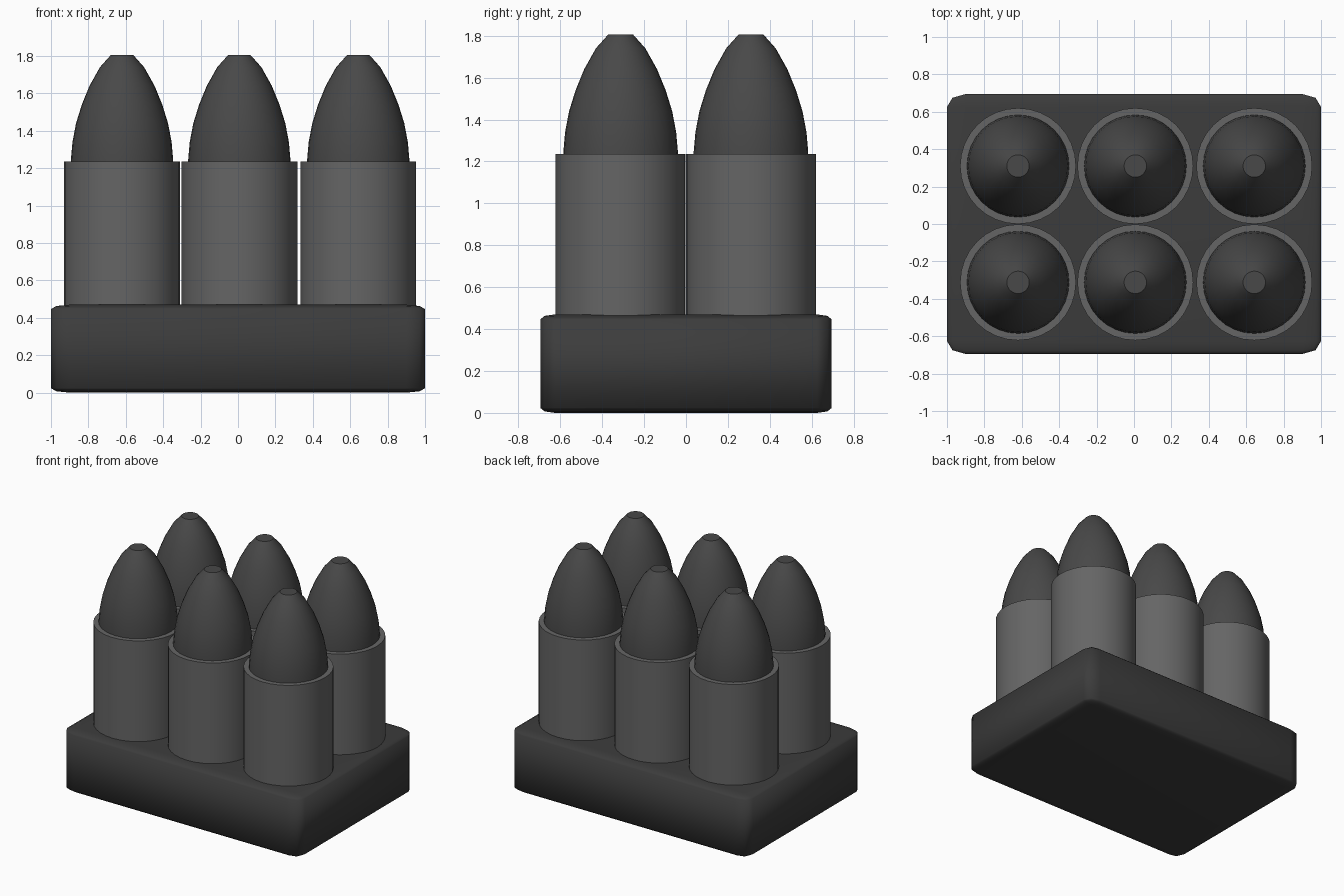
import bpy, bmesh, math

if "Cube" in bpy.data.objects:
    bpy.data.objects.remove(bpy.data.objects["Cube"])


def material(name, v):
    m = bpy.data.materials.new(name)
    m.diffuse_color = (v, v, v, 1)
    m.use_nodes = True
    m.node_tree.nodes["Principled BSDF"].inputs["Base Color"].default_value = m.diffuse_color
    return m


DARK = material("dark_base", 0.045)
MID = material("grey_casing", 0.13)
TIP = material("dark_tip", 0.065)


def lathe(name, profile, x, y, mat, sides=32):
    """Closed solid of revolution from (radius, z) points, bottom to top."""
    bm = bmesh.new()
    rings = [[bm.verts.new((r * math.cos(2 * math.pi * i / sides),
                            r * math.sin(2 * math.pi * i / sides), z))
              for i in range(sides)] for r, z in profile]
    for a, b in zip(rings, rings[1:]):
        for i in range(sides):
            j = (i + 1) % sides
            bm.faces.new((a[i], a[j], b[j], b[i]))
    bm.faces.new(rings[0][::-1])
    bm.faces.new(rings[-1])
    me = bpy.data.meshes.new(name)
    bm.to_mesh(me)
    bm.free()
    ob = bpy.data.objects.new(name, me)
    ob.location = (x, y, 0)
    bpy.context.collection.objects.link(ob)
    finish(ob, mat)


def finish(ob, mat, angle=35):
    ob.data.materials.append(mat)
    bpy.ops.object.select_all(action='DESELECT')
    ob.select_set(True)
    bpy.context.view_layer.objects.active = ob
    bpy.ops.object.shade_smooth_by_angle(angle=math.radians(angle))


# Base block: bevel is stretched with the block
bpy.ops.mesh.primitive_cube_add(size=2, location=(0, 0, 0.235))
base = bpy.context.object
base.name = "base_block"
base.scale = (1, 0.695, 0.235)
bev = base.modifiers.new("rounded_edges", 'BEVEL')
bev.width = 0.1
bev.segments = 2
base.data.materials.append(DARK)
bpy.ops.object.shade_smooth()

# Casings and pointed tips in a 3 x 2 grid
CASING = [(0.31, 0.3), (0.31, 1.235)]
OGIVE = [(0.274, 1.2), (0.273, 1.25), (0.265, 1.34), (0.246, 1.44),
         (0.215, 1.54), (0.174, 1.64), (0.118, 1.74), (0.06, 1.805)]
for x in (-0.62, 0.007, 0.643):
    for y in (-0.312, 0.31):
        lathe("casing", CASING, x, y, MID)
        lathe("tip", OGIVE, x, y, TIP)
